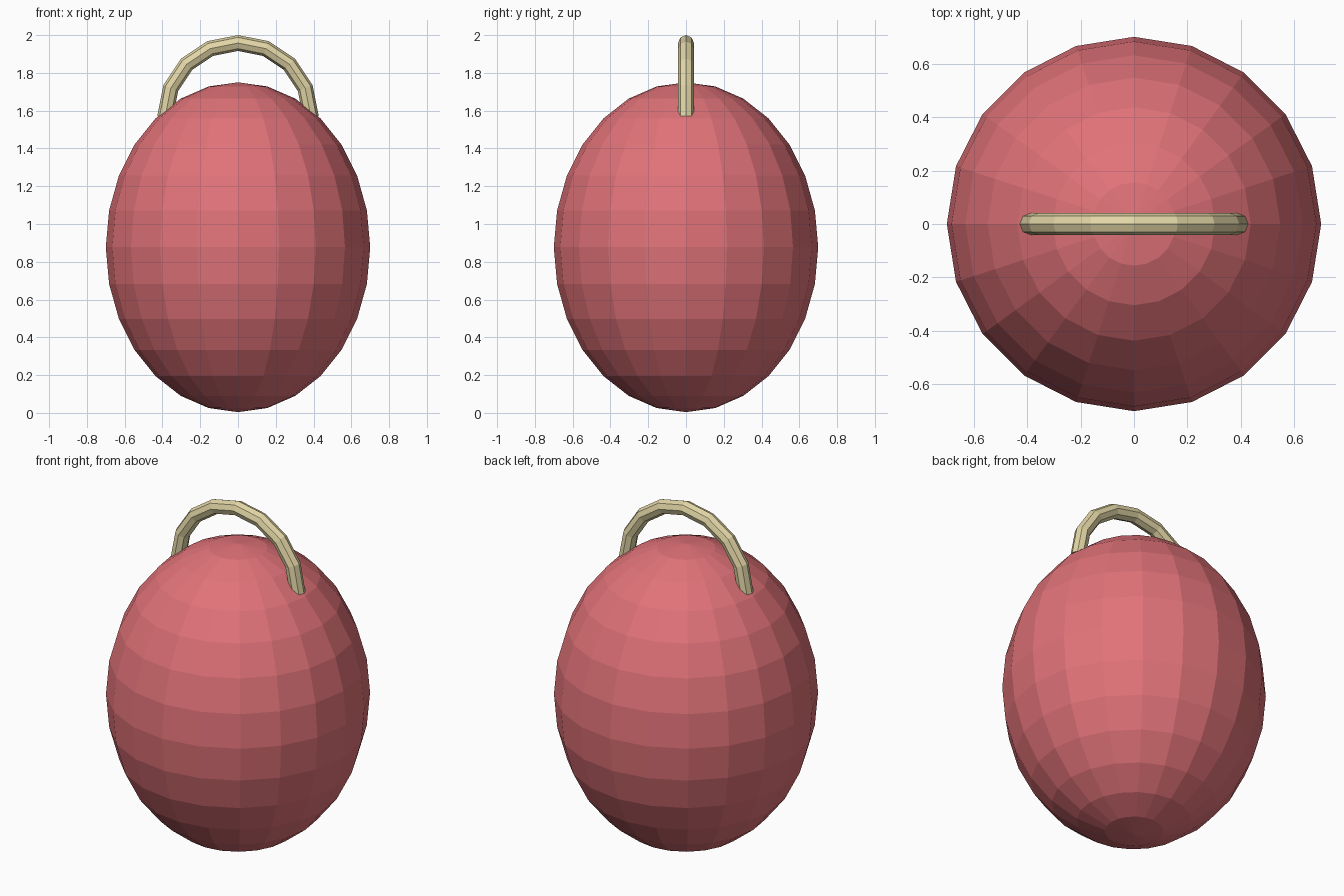
import bpy, bmesh
from math import sin, cos, pi
from mathutils import Matrix

if "Cube" in bpy.data.objects:
    bpy.data.objects.remove(bpy.data.objects["Cube"])


def finish(name, bm, color):
    """Turn a bmesh into a flat-shaded, coloured object."""
    bmesh.ops.recalc_face_normals(bm, faces=bm.faces)
    mesh = bpy.data.meshes.new(name)
    bm.to_mesh(mesh)
    bm.free()
    mat = bpy.data.materials.new(name + "_colour")
    mat.diffuse_color = (*color, 1)
    mat.use_nodes = True
    mat.node_tree.nodes["Principled BSDF"].inputs["Base Color"].default_value = mat.diffuse_color
    mesh.materials.append(mat)
    obj = bpy.data.objects.new(name, mesh)
    bpy.context.collection.objects.link(obj)
    return obj


# Egg-shaped body: low-poly sphere stretched upward
bm = bmesh.new()
bmesh.ops.create_uvsphere(
    bm, u_segments=20, v_segments=14, radius=1,
    matrix=Matrix.Translation((0, 0, 0.877)) @ Matrix.Diagonal((0.7, 0.7, 0.873, 1)))
finish("body", bm, (0.75, 0.17, 0.19))

# Arched handle: octagonal tube swept along a half circle
ARC, TUBE, CENTRE_Z, STEPS, SIDES = 0.385, 0.042, 1.573, 8, 8
bm = bmesh.new()
rings = []
for i in range(STEPS + 1):
    a = pi * i / STEPS
    ring = []
    for j in range(SIDES):
        t = 2 * pi * j / SIDES
        r = ARC + TUBE * cos(t)
        ring.append(bm.verts.new((r * cos(a), TUBE * sin(t), CENTRE_Z + r * sin(a))))
    rings.append(ring)
for lower, upper in zip(rings, rings[1:]):
    for j in range(SIDES):
        k = (j + 1) % SIDES
        bm.faces.new((lower[j], lower[k], upper[k], upper[j]))
bm.faces.new(rings[0])
bm.faces.new(rings[-1])
finish("handle", bm, (0.76, 0.67, 0.38))
